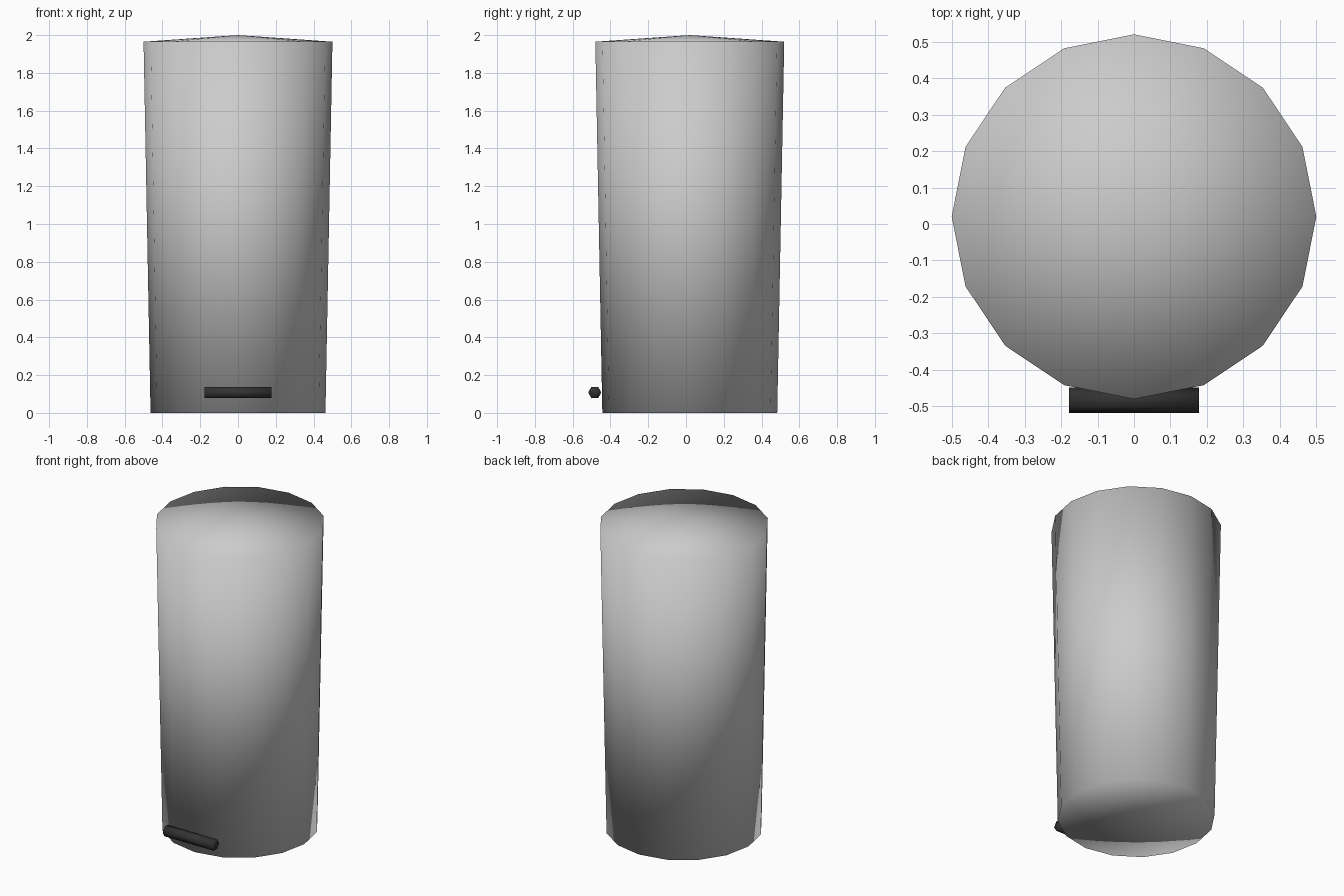
import bpy
import bmesh
from math import pi
from mathutils import Matrix

cube = bpy.data.objects.get("Cube")
if cube:
    bpy.data.objects.remove(cube, do_unlink=True)


def make_material(name, value):
    mat = bpy.data.materials.new(name)
    mat.use_nodes = True
    colour = (value, value, value, 1)
    mat.diffuse_color = colour
    mat.node_tree.nodes["Principled BSDF"].inputs["Base Color"].default_value = colour
    return mat


def make_drum(name, sides, bottom, top, length, peak, matrix, mat):
    """Tapered drum with fan caps; the top cap rises to a peak."""
    bm = bmesh.new()
    bmesh.ops.create_cone(bm, cap_ends=True, segments=sides,
                          radius1=bottom, radius2=top, depth=length)
    caps = [f for f in bm.faces if len(f.verts) > 4]
    centres = bmesh.ops.poke(bm, faces=caps)["verts"]
    max(centres, key=lambda v: v.co.z).co.z += peak
    bmesh.ops.transform(bm, matrix=matrix, verts=bm.verts)
    bmesh.ops.recalc_face_normals(bm, faces=bm.faces)
    for face in bm.faces:
        face.smooth = True
    mesh = bpy.data.meshes.new(name)
    bm.to_mesh(mesh)
    bm.free()
    mesh.materials.append(mat)
    obj = bpy.data.objects.new(name, mesh)
    bpy.context.collection.objects.link(obj)
    return obj


light_grey = make_material("light grey metal", 0.6)
dark_grey = make_material("dark grey rubber", 0.033)

# Tapered bin body with a shallow pointed lid
height, lid = 1.965, 0.035
make_drum("bin_body", 16, 0.463, 0.5, height, lid,
          Matrix.Translation((0, 0.02, height / 2)), light_grey)

# Foot pedal bar lying across the front
make_drum("foot_pedal", 6, 0.035, 0.035, 0.356, 0,
          Matrix.Translation((0, -0.483, 0.108)) @ Matrix.Rotation(pi / 2, 4, "Y"),
          dark_grey)
